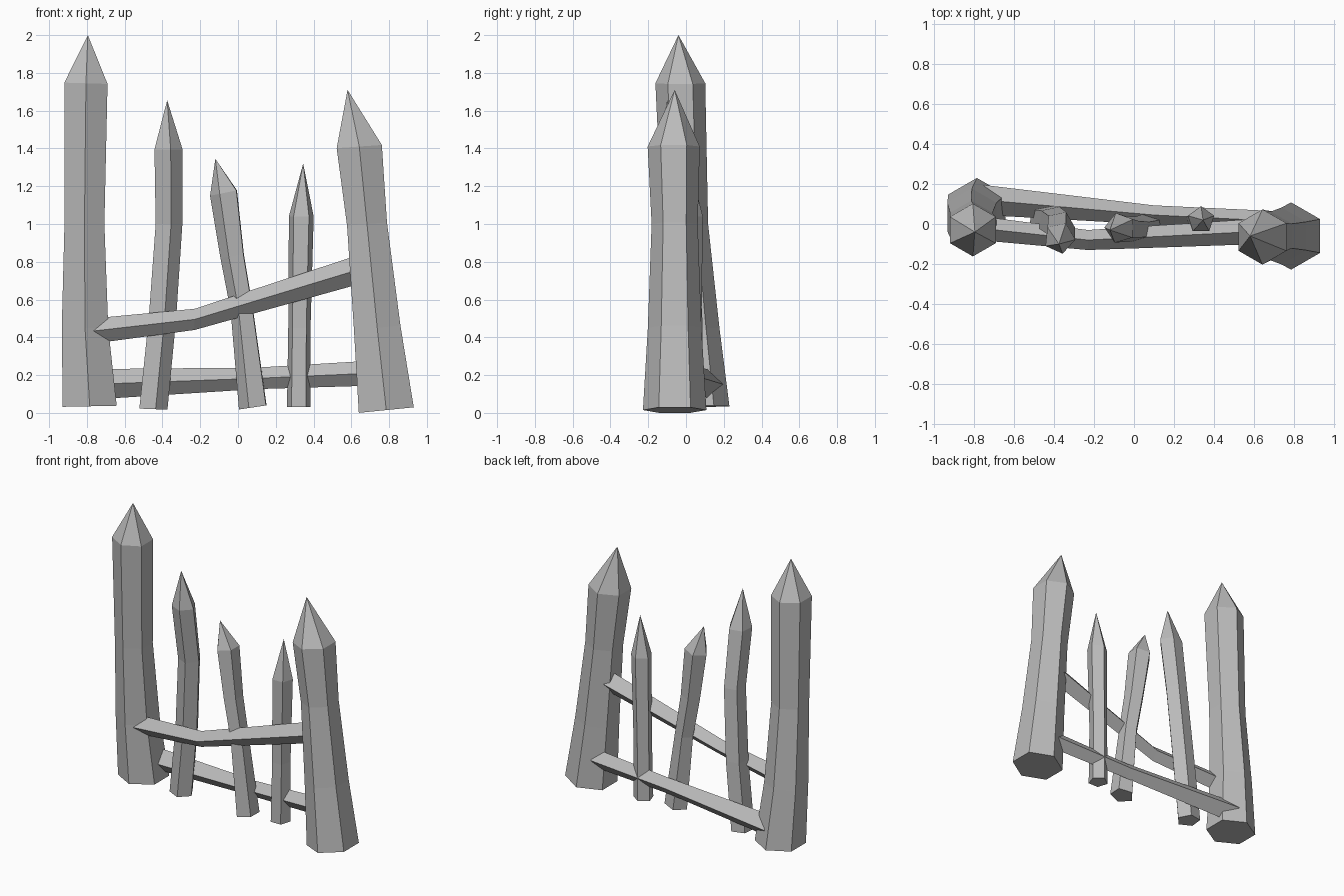
import bpy, bmesh
from math import sin, cos, radians, tau
from mathutils import Vector

if "Cube" in bpy.data.objects:
    bpy.data.objects.remove(bpy.data.objects["Cube"])

grey = bpy.data.materials.new("weathered_grey")
grey.use_nodes = True
grey.diffuse_color = (0.5, 0.5, 0.5, 1)
grey.node_tree.nodes["Principled BSDF"].inputs["Base Color"].default_value = (0.5, 0.5, 0.5, 1)


def loft(name, rings, tip=None):
    """Skin a list of point rings, ending in a point or a flat cap."""
    bm = bmesh.new()
    loops = [[bm.verts.new(p) for p in ring] for ring in rings]
    n = len(loops[0])
    for low, high in zip(loops, loops[1:]):
        for i in range(n):
            j = (i + 1) % n
            bm.faces.new((low[i], low[j], high[j], high[i]))
    bm.faces.new(loops[0][::-1])
    if tip:
        point = bm.verts.new(tip)
        for i in range(n):
            bm.faces.new((loops[-1][i], loops[-1][(i + 1) % n], point))
    else:
        bm.faces.new(loops[-1])
    bmesh.ops.recalc_face_normals(bm, faces=bm.faces[:])
    mesh = bpy.data.meshes.new(name)
    bm.to_mesh(mesh)
    bm.free()
    mesh.materials.append(grey)
    obj = bpy.data.objects.new(name, mesh)
    bpy.context.collection.objects.link(obj)


def post(name, sides, turn, path, tip):
    """Pointed stake; path rows are x, y, z, radius, slope along x."""
    rings = []
    for x, y, z, r, slope in path:
        ring = []
        for i in range(sides):
            a = radians(turn) + tau * i / sides
            ring.append(Vector((x + r * cos(a), y + r * sin(a), z + slope * r * cos(a))))
        rings.append(ring)
    loft(name, rings, tip)


def rail(name, path):
    """Diamond-section beam; path rows are x, y, z, half depth, half height."""
    loft(name, [[(x, y - d, z), (x, y, z + h), (x, y + d, z), (x, y, z - h)]
                for x, y, z, d, h in path])


# Large six-sided end posts
post("right_end_post", 6, 90,
     [(-0.785, 0.065, 0.035, 0.165, 0.02), (-0.81, 0.035, 0.45, 0.142, 0),
      (-0.813, -0.005, 1.0, 0.122, 0), (-0.805, -0.03, 1.745, 0.132, -0.03)],
     (-0.795, -0.04, 2.0))
post("left_end_post", 6, 90,
     [(0.785, -0.06, 0.015, 0.168, 0.1), (0.737, -0.06, 0.45, 0.142, 0.1),
      (0.683, -0.06, 1.0, 0.122, 0.08), (0.642, -0.065, 1.41, 0.138, 0.07)],
     (0.58, -0.06, 1.71))

# Thin five-sided stakes between them
post("right_stake", 5, -78,
     [(-0.453, 0.02, 0.02, 0.08, -0.04), (-0.405, 0.015, 0.5, 0.078, 0),
      (-0.37, -0.01, 1.0, 0.076, 0), (-0.373, -0.07, 1.395, 0.08, 0)],
     (-0.375, -0.1, 1.655))
post("middle_stake", 5, -110,
     [(0.085, -0.02, 0.03, 0.08, 0.15), (0.025, -0.025, 0.55, 0.064, 0.15),
      (-0.025, -0.025, 0.83, 0.068, 0.15), (-0.07, -0.02, 1.165, 0.078, 0.2)],
     (-0.12, -0.03, 1.345))
post("left_stake", 5, 90,
     [(0.322, 0.015, 0.03, 0.066, 0), (0.325, 0.02, 0.45, 0.062, 0),
      (0.335, 0.02, 1.04, 0.069, 0)],
     (0.345, 0.02, 1.32))

# Cross rails
rail("upper_rail",
     [(-0.78, -0.02, 0.432, 0.06, 0.067), (-0.23, -0.08, 0.495, 0.05, 0.056),
      (0.66, -0.035, 0.765, 0.064, 0.078)])
rail("lower_rail",
     [(-0.75, 0.12, 0.152, 0.075, 0.08), (0.1, 0.045, 0.183, 0.048, 0.057),
      (0.7, 0.015, 0.21, 0.05, 0.066)])
